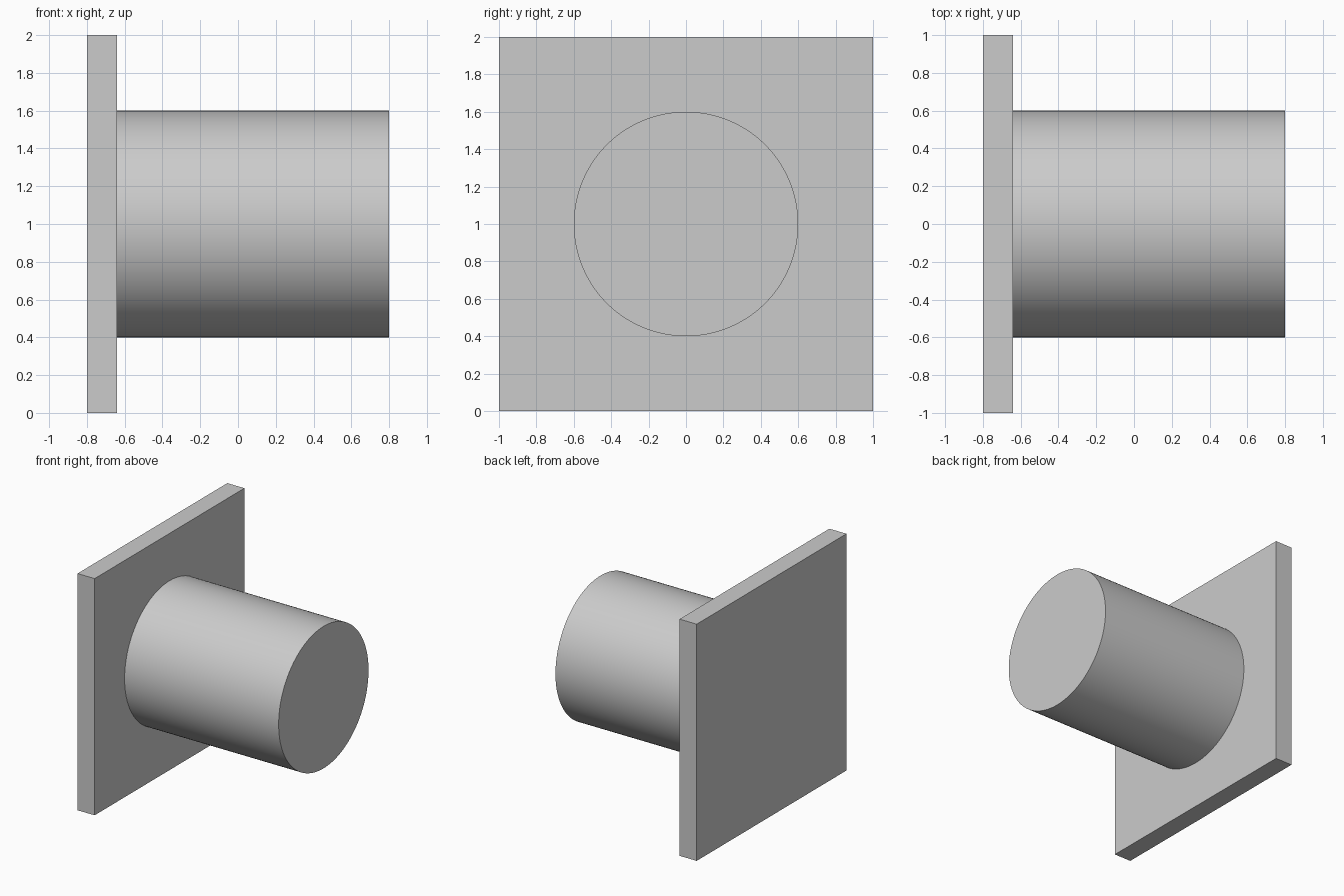
import bpy
from math import radians, pi

default_cube = bpy.data.objects.get("Cube")
if default_cube:
    bpy.data.objects.remove(default_cube, do_unlink=True)

# Single grey material
grey = bpy.data.materials.new("light_grey")
grey.use_nodes = True
colour = (0.6, 0.6, 0.6, 1)
grey.diffuse_color = colour
grey.node_tree.nodes["Principled BSDF"].inputs["Base Color"].default_value = colour

BACK, PLATE_FRONT, TIP = -0.8, -0.64, 0.8
CENTRE_Z = 1.0


def finish(name):
    part = bpy.context.object
    part.name = name
    part.data.materials.append(grey)
    bpy.ops.object.transform_apply(location=False, rotation=True, scale=True)
    return part


# Square mounting plate, standing upright
bpy.ops.mesh.primitive_cube_add(size=1, location=((BACK + PLATE_FRONT) / 2, 0, CENTRE_Z))
bpy.context.object.scale = (PLATE_FRONT - BACK, 2, 2)
finish("mounting_plate")

# Solid round post projecting sideways from the plate
bpy.ops.mesh.primitive_cylinder_add(
    vertices=128, radius=0.6, depth=TIP - PLATE_FRONT,
    location=((TIP + PLATE_FRONT) / 2, 0, CENTRE_Z), rotation=(0, pi / 2, 0))
finish("round_post")
bpy.ops.object.shade_smooth_by_angle(angle=radians(30))
